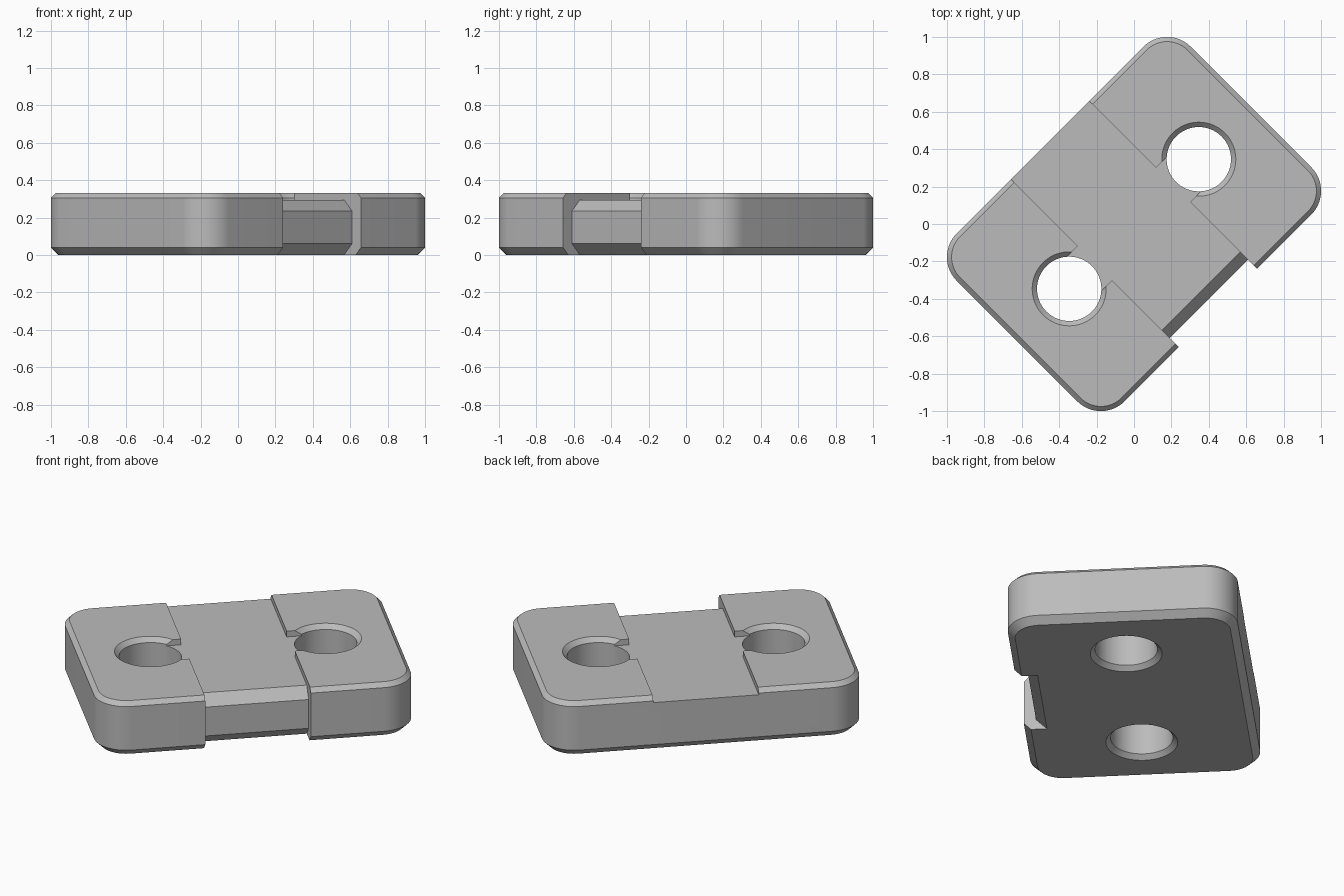
import bpy
import bmesh
from math import sin, cos, pi, radians

if "Cube" in bpy.data.objects:
    bpy.data.objects.remove(bpy.data.objects["Cube"])

HALF_L, HALF_W, HEIGHT, CORNER = 0.885, 0.635, 0.33, 0.18
TOP_BEVEL, BASE_BEVEL = 0.025, 0.04
FLOOR = 0.295        # height of the recessed middle
STEP = 0.295         # half length of the recessed middle
HOLE_U, HOLE_R = 0.49, 0.172

grey = bpy.data.materials.new("plain grey")
grey.use_nodes = True
colour = (0.5, 0.5, 0.5, 1)
grey.diffuse_color = colour
grey.node_tree.nodes["Principled BSDF"].inputs["Base Color"].default_value = colour


def make_object(name, loops):
    """Skin a stack of matching loops and close both ends."""
    bm = bmesh.new()
    rings = [[bm.verts.new(p) for p in loop] for loop in loops]
    n = len(rings[0])
    for a, b in zip(rings, rings[1:]):
        for i in range(n):
            j = (i + 1) % n
            bm.faces.new((a[i], a[j], b[j], b[i]))
    bm.faces.new(rings[0])
    bm.faces.new(rings[-1])
    bmesh.ops.recalc_face_normals(bm, faces=bm.faces)
    mesh = bpy.data.meshes.new(name)
    bm.to_mesh(mesh)
    bm.free()
    mesh.materials.append(grey)
    obj = bpy.data.objects.new(name, mesh)
    bpy.context.collection.objects.link(obj)
    return obj


def rounded_loop(inset, z, steps=16):
    r = CORNER - inset
    points = []
    for quarter, (sx, sy) in enumerate([(1, 1), (-1, 1), (-1, -1), (1, -1)]):
        for k in range(steps + 1):
            a = (quarter + k / steps) * pi / 2
            points.append((sx * (HALF_L - CORNER) + r * cos(a),
                           sy * (HALF_W - CORNER) + r * sin(a), z))
    return points


def circle_loop(cx, r, z, n=64):
    return [(cx + r * cos(2 * pi * k / n), r * sin(2 * pi * k / n), z) for k in range(n)]


def box_loop(x, y0, y1, z):
    return [(-x, y0, z), (x, y0, z), (x, y1, z), (-x, y1, z)]


def cut(target, cutter):
    cutter.hide_render = True
    mod = target.modifiers.new("cut", 'BOOLEAN')
    mod.operation = 'DIFFERENCE'
    mod.solver = 'EXACT'
    mod.object = cutter
    bpy.context.view_layer.objects.active = target
    bpy.ops.object.modifier_apply(modifier=mod.name)
    bpy.data.objects.remove(cutter)


# Rounded plate with bevelled rims
plate = make_object("plate", [
    rounded_loop(BASE_BEVEL, 0),
    rounded_loop(0, BASE_BEVEL),
    rounded_loop(0, HEIGHT - TOP_BEVEL),
    rounded_loop(TOP_BEVEL, HEIGHT)])

# Shallow channel across the middle
cut(plate, make_object("channel_cutter", [
    box_loop(STEP, -1, 1, FLOOR), box_loop(STEP, -1, 1, 1)]))

# Narrow slot joining the channel to both holes
cut(plate, make_object("slot_cutter", [
    box_loop(HOLE_U, -0.13, 0.13, FLOOR), box_loop(HOLE_U, -0.13, 0.13, 1)]))

# Side notch whose inner wall is bevelled above and below
profile = [(-0.8, -0.05), (-0.457, -0.05), (-0.567, 0.06),
           (-0.567, 0.235), (-0.457, 0.345), (-0.8, 0.345)]
cut(plate, make_object("notch_cutter", [
    [(x, y, z) for y, z in profile] for x in (-STEP, STEP)]))

# Two through holes with countersunk rims
for side in (-1, 1):
    u, lip, over = side * HOLE_U, 0.026, 0.02
    cut(plate, make_object("hole_cutter", [
        circle_loop(u, HOLE_R + lip + over, -over),
        circle_loop(u, HOLE_R, lip),
        circle_loop(u, HOLE_R, HEIGHT - lip),
        circle_loop(u, HOLE_R + lip + over, HEIGHT + over)]))

# Turn the plate diagonally and shade it
plate.rotation_euler.z = radians(45)
bpy.ops.object.select_all(action='DESELECT')
plate.select_set(True)
bpy.context.view_layer.objects.active = plate
bpy.ops.object.transform_apply(location=False, rotation=True, scale=False)
bpy.ops.object.shade_smooth_by_angle(angle=radians(30))
